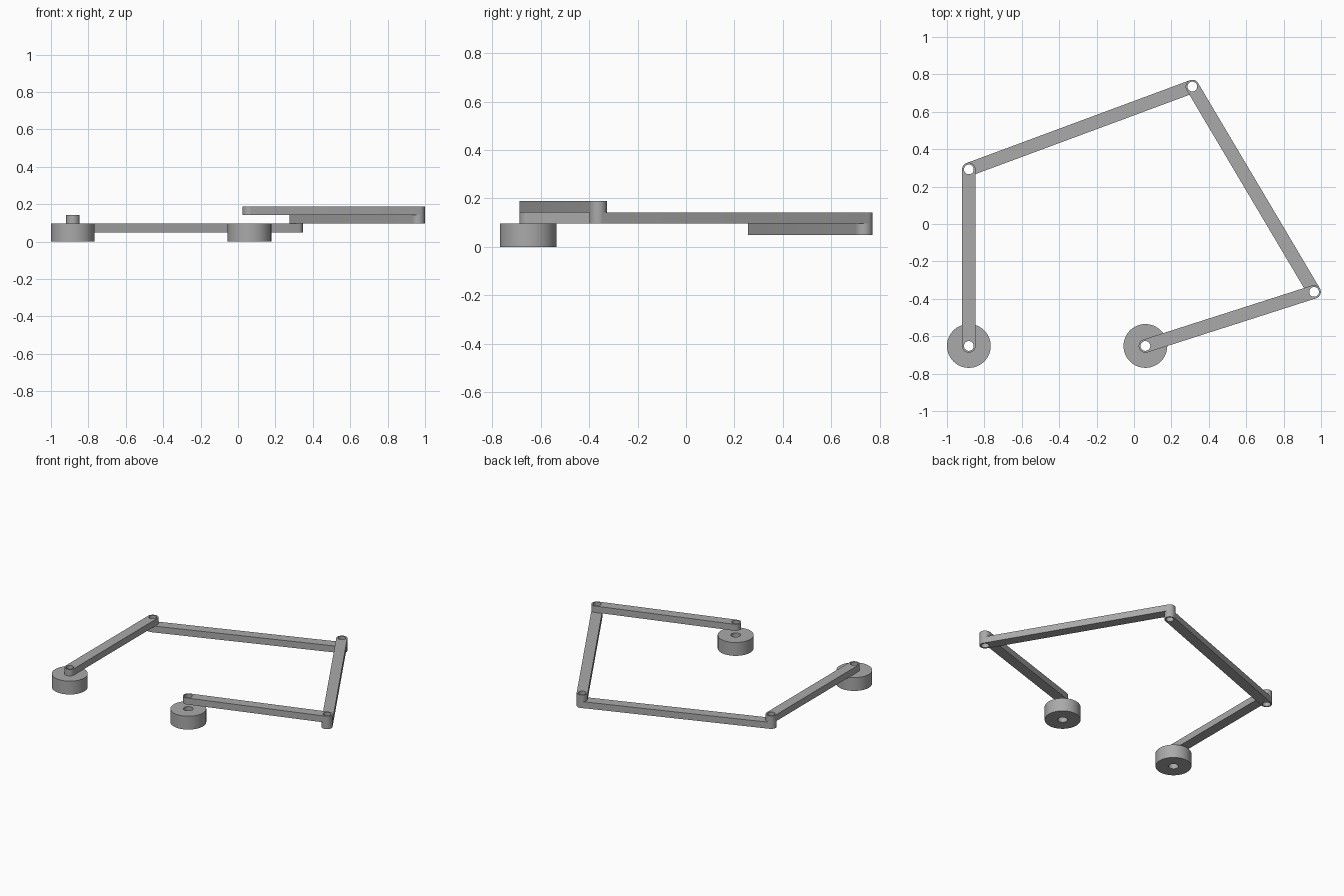
import bpy, bmesh, math
from mathutils import Vector

if "Cube" in bpy.data.objects:
    bpy.data.objects.remove(bpy.data.objects["Cube"], do_unlink=True)

GREY = (0.4, 0.4, 0.4, 1)
grey = bpy.data.materials.new("plain grey")
grey.use_nodes = True
grey.diffuse_color = GREY
grey.node_tree.nodes["Principled BSDF"].inputs["Base Color"].default_value = GREY

THICK = 0.0465          # bar thickness
BASE_R, BASE_H = 0.117, 2 * THICK + 0.003
BAR_R, HOLE_R, BASE_HOLE_R = 0.036, 0.026, 0.032


def arc(centre, radius, start=0.0, sweep=2 * math.pi, steps=48):
    """Points along an arc; a full circle leaves out the repeated end point."""
    count = steps if sweep >= 2 * math.pi else steps + 1
    return [Vector((centre[0] + radius * math.cos(start + sweep * i / steps),
                    centre[1] + radius * math.sin(start + sweep * i / steps), 0))
            for i in range(count)]


def plate(name, loops, bottom, height):
    """Flat outline with holes, extruded upwards."""
    bm = bmesh.new()
    edges = []
    for points in loops:
        verts = [bm.verts.new(p + Vector((0, 0, bottom))) for p in points]
        edges += [bm.edges.new((v, verts[i - 1])) for i, v in enumerate(verts)]
    bmesh.ops.triangle_fill(bm, use_beauty=True, edges=edges, normal=(0, 0, 1))
    result = bmesh.ops.extrude_face_region(bm, geom=bm.faces[:], use_keep_orig=True)
    top = [g for g in result["geom"] if isinstance(g, bmesh.types.BMVert)]
    bmesh.ops.translate(bm, verts=top, vec=(0, 0, height))
    bmesh.ops.recalc_face_normals(bm, faces=bm.faces[:])
    mesh = bpy.data.meshes.new(name)
    bm.to_mesh(mesh)
    bm.free()
    mesh.materials.append(grey)
    obj = bpy.data.objects.new(name, mesh)
    bpy.context.collection.objects.link(obj)
    bpy.ops.object.select_all(action="DESELECT")
    obj.select_set(True)
    bpy.context.view_layer.objects.active = obj
    bpy.ops.object.shade_smooth_by_angle(angle=math.radians(30))
    return obj


def bar(name, a, b, bottom):
    """Round-ended link with a pin hole at each end."""
    heading = math.atan2(b[1] - a[1], b[0] - a[0])
    quarter = math.pi / 2
    outline = (arc(b, BAR_R, heading - quarter, math.pi, 24)
               + arc(a, BAR_R, heading + quarter, math.pi, 24))
    plate(name, [outline, arc(a, HOLE_R), arc(b, HOLE_R)], bottom, THICK)


# Joint positions seen from above
right_pivot = (-0.883, -0.652)
left_pivot = (0.061, -0.652)
right_elbow = (-0.883, 0.292)
tip = (0.312, 0.735)
left_elbow = (0.963, -0.363)

# Two motor bases with shaft holes
for name, pivot in (("right_base", right_pivot), ("left_base", left_pivot)):
    plate(name, [arc(pivot, BASE_R, steps=64), arc(pivot, BASE_HOLE_R)], 0, BASE_H)

# Four stacked links
bar("right_crank", right_pivot, right_elbow, BASE_H)
bar("right_forearm", right_elbow, tip, BASE_H - THICK)
bar("left_forearm", tip, left_elbow, BASE_H)
bar("left_crank", left_elbow, left_pivot, BASE_H + THICK)
